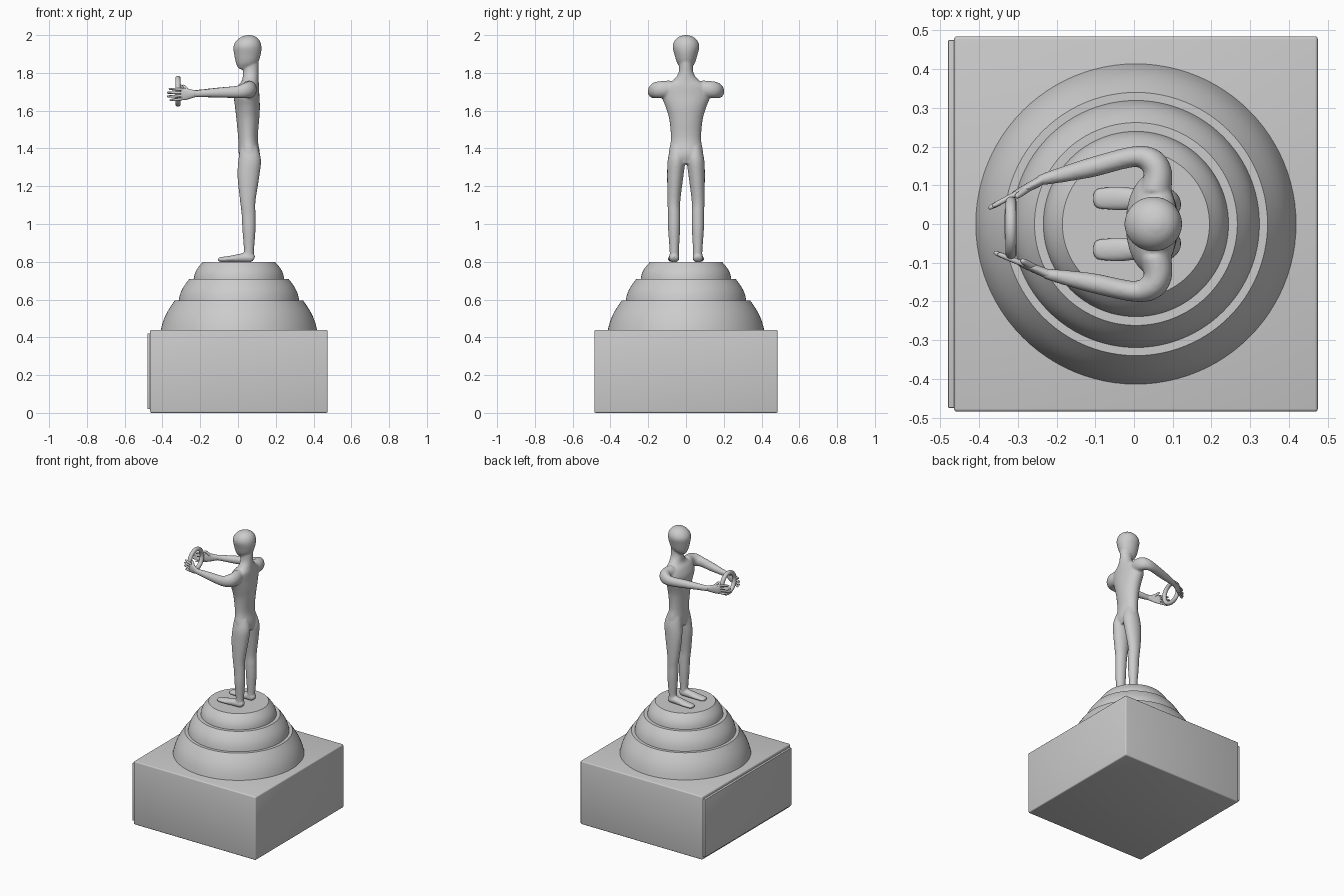
import bpy, bmesh, math
from mathutils import Vector

cube = bpy.data.objects.get("Cube")
if cube:
    bpy.data.objects.remove(cube, do_unlink=True)

grey = bpy.data.materials.new("stone grey")
grey.use_nodes = True
COLOUR = (0.6, 0.6, 0.6, 1)
grey.diffuse_color = COLOUR
grey.node_tree.nodes["Principled BSDF"].inputs["Base Color"].default_value = COLOUR


def add_object(name, bm, angle=None):
    """Turn a bmesh into an object, smooth shaded below the given angle."""
    bmesh.ops.recalc_face_normals(bm, faces=bm.faces)
    mesh = bpy.data.meshes.new(name)
    bm.to_mesh(mesh)
    bm.free()
    mesh.materials.append(grey)
    obj = bpy.data.objects.new(name, mesh)
    bpy.context.collection.objects.link(obj)
    if angle:
        bpy.ops.object.select_all(action='DESELECT')
        obj.select_set(True)
        bpy.context.view_layer.objects.active = obj
        bpy.ops.object.shade_smooth_by_angle(angle=math.radians(angle))
    return obj


def block(name, low, high, bevel):
    bm = bmesh.new()
    bmesh.ops.create_cube(bm, size=1)
    low, high = Vector(low), Vector(high)
    for v in bm.verts:
        v.co = (low + high) / 2 + v.co * (high - low)
    bmesh.ops.bevel(bm, geom=bm.edges[:], offset=bevel, segments=3, profile=0.5, affect='EDGES')
    return add_object(name, bm, 35)


def smooth_path(stations, steps=5):
    """Catmull-Rom interpolation of (x, y, z, width, height) stations."""
    pts = [Vector(s) for s in stations]
    pts = [pts[0]] + pts + [pts[-1]]
    out = []
    for a, b, c, d in zip(pts, pts[1:], pts[2:], pts[3:]):
        for i in range(steps):
            t = i / steps
            out.append(0.5 * (2 * b + (c - a) * t + (2 * a - 5 * b + 4 * c - d) * t ** 2
                              + (3 * b - a - 3 * c + d) * t ** 3))
    return out + [pts[-1]]


def loft(bm, stations, upright=False, sides=20):
    """Skin elliptical sections: level ones if upright, else square to the path."""
    path = smooth_path(stations)
    rings = []
    for i, s in enumerate(path):
        if upright:
            u, w = Vector((1, 0, 0)), Vector((0, 1, 0))
        else:
            t = Vector(path[min(i + 1, len(path) - 1)][:3]) - Vector(path[max(i - 1, 0)][:3])
            u = t.cross(Vector((0, 0, 1))).normalized()
            w = u.cross(t).normalized()
        rings.append([bm.verts.new(Vector(s[:3])
                                   + u * s[3] * math.cos(k * math.tau / sides)
                                   + w * s[4] * math.sin(k * math.tau / sides))
                      for k in range(sides)])
    for a, b in zip(rings, rings[1:]):
        for k in range(sides):
            n = (k + 1) % sides
            bm.faces.new((a[k], a[n], b[n], b[k]))
    bm.faces.new(rings[0])
    bm.faces.new(rings[-1])


# Square plinth and the thin plate on its side
block("plinth", (-0.465, -0.485, 0), (0.475, 0.485, 0.44), 0.008)
block("plinth_plate", (-0.48, -0.475, 0.02), (-0.46, 0.475, 0.42), 0.002)

# Three stacked tiers with gently bulging sides
for name, r0, r1, z0, z1 in (("lower_tier", 0.415, 0.34, 0.435, 0.595),
                             ("middle_tier", 0.32, 0.262, 0.59, 0.71),
                             ("upper_tier", 0.24, 0.19, 0.705, 0.8)):
    bm = bmesh.new()
    profile = [(r0 + (r1 - r0) * t + 0.012 * math.sin(math.pi * t), z0 + (z1 - z0) * t)
               for t in (i / 8 for i in range(9))]
    profile = [(0, z0)] + profile + [(0, z1)]
    verts = [bm.verts.new((r, 0, z)) for r, z in profile]
    edges = [bm.edges.new(pair) for pair in zip(verts, verts[1:])]
    bmesh.ops.spin(bm, geom=verts + edges, axis=(0, 0, 1), cent=(0, 0, 0),
                   angle=math.tau, steps=96)
    bmesh.ops.remove_doubles(bm, verts=bm.verts, dist=0.0001)
    bmesh.ops.translate(bm, verts=bm.verts, vec=(0.005, 0, 0))
    add_object(name, bm, 30)

# Figure: trunk with neck, then head
bm = bmesh.new()
trunk = [(1.32, .058, .045, .06), (1.37, .06, .056, .09), (1.45, .053, .052, .08),
         (1.55, .052, .06, .088), (1.62, .05, .066, .108), (1.68, .046, .067, .13),
         (1.73, .055, .057, .12), (1.76, .065, .044, .07), (1.8, .067, .041, .04),
         (1.86, .067, .042, .036)]
head = [(1.82, .03, .025, .022), (1.85, .046, .056, .046), (1.9, .05, .071, .062),
        (1.94, .05, .074, .071), (1.97, .053, .062, .061), (1.99, .056, .04, .04),
        (2.0, .058, .012, .012)]
for part in (trunk, head):
    loft(bm, [(x, 0, z, rx, ry) for z, x, rx, ry in part], upright=True, sides=32)

# Legs and feet, mirrored about the middle
leg = [(.81, .055, .028, .062, .026), (.86, .058, .027, .062, .025), (.97, .058, .035, .063, .032),
       (1.05, .056, .037, .063, .033), (1.12, .052, .041, .064, .034), (1.25, .055, .058, .057, .043),
       (1.34, .062, .06, .05, .047), (1.41, .058, .045, .045, .035)]
foot = [(.085, .063, .815, .016, .012), (.07, .063, .82, .026, .024), (.02, .064, .82, .028, .024),
        (-.04, .066, .815, .031, .017), (-.09, .066, .812, .028, .013), (-.106, .066, .811, .014, .008)]
for side in (1, -1):
    loft(bm, [(x, side * y, z, rx, ry) for z, x, rx, y, ry in leg], upright=True)
    loft(bm, [(x, side * y, z, w, h) for x, y, z, w, h in foot])

# Arms, each swinging forward to its wrist
hands = (("left_hand", 1, Vector((-.235, .115, 1.69)), Vector((-.376, .04, 1.685))),
         ("right_hand", -1, Vector((-.22, -.13, 1.69)), Vector((-.362, -.073, 1.685))))
for name, side, wrist, tip in hands:
    shoulder = Vector((0, side * .174, 1.7))
    arm = [(.055, side * .08, 1.715, .04, .045), (.062, side * .13, 1.712, .037, .045),
           (.045, side * .162, 1.708, .034, .042), (*shoulder, .027, .033)]
    for t, w, h in ((.45, .026, .027), (.75, .021, .022), (1, .015, .019)):
        arm.append((*shoulder.lerp(wrist, t), w, h))
    arm.append((*wrist.lerp(tip, .08), .012, .019))
    loft(bm, arm)

# Feet rest flat on the top tier
for v in bm.verts:
    v.co.z = max(v.co.z, 0.799)
figure = add_object("figure", bm)
remesh = figure.modifiers.new("Blend parts", 'REMESH')
remesh.mode = 'VOXEL'
remesh.voxel_size = 0.006
remesh.use_smooth_shade = True
soften = figure.modifiers.new("Soften joins", 'SMOOTH')
soften.factor = 0.5
soften.iterations = 5

# Hands: flat palm, four spread fingers and a raised thumb
for name, side, wrist, tip in hands:
    bm = bmesh.new()
    loft(bm, [(*wrist.lerp(tip, t), w, h) for t, w, h in
              ((-.1, .012, .016), (.1, .012, .02), (.3, .011, .028), (.5, .009, .032), (.58, .005, .026))])
    for k in range(4):
        offset = Vector((0, 0, (k - 1.5) * .016))
        base, end = wrist.lerp(tip, .45) + offset, wrist.lerp(tip, (.9, 1, 1, .93)[k]) + offset * 1.25
        loft(bm, [(*base.lerp(end, t), r, r) for t, r in ((0, .007), (.5, .007), (.9, .006), (1, .002))], sides=10)
    start, end = wrist.lerp(tip, .2), wrist.lerp(tip, .5) + Vector((0, -side * .008, .048))
    loft(bm, [(*start.lerp(end, t), r, r) for t, r in ((0, .01), (.5, .009), (.9, .007), (1, .002))], sides=10)
    add_object(name, bm, 60)

# Steering ring held upright between the hands
bpy.ops.mesh.primitive_torus_add(location=(-.318, -.01, 1.703), rotation=(0, math.pi / 2, 0),
                                 major_radius=.068, minor_radius=.014,
                                 major_segments=48, minor_segments=16)
ring = bpy.context.object
ring.name = "hand_ring"
ring.data.materials.append(grey)
bpy.ops.object.shade_smooth()
